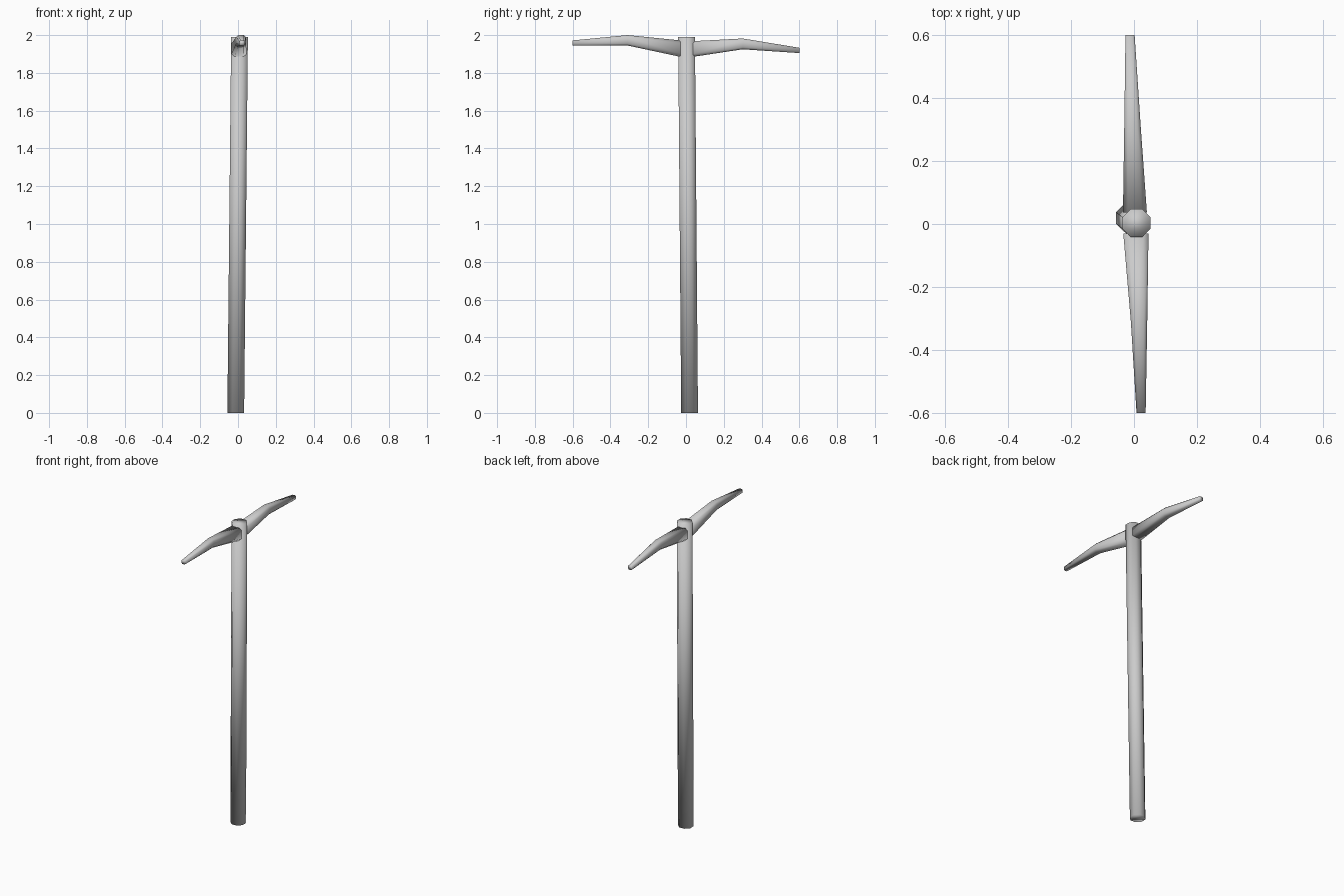
import bpy, bmesh, math

if "Cube" in bpy.data.objects:
    bpy.data.objects.remove(bpy.data.objects["Cube"])

metal = bpy.data.materials.new("light grey")
metal.diffuse_color = (0.6, 0.6, 0.6, 1)
metal.use_nodes = True
metal.node_tree.nodes["Principled BSDF"].inputs["Base Color"].default_value = metal.diffuse_color


def loft(name, rings):
    """Skin a list of equal-length point rings and cap both ends."""
    bm = bmesh.new()
    loops = [[bm.verts.new(p) for p in ring] for ring in rings]
    n = len(loops[0])
    for a, b in zip(loops, loops[1:]):
        for i in range(n):
            j = (i + 1) % n
            bm.faces.new((a[i], a[j], b[j], b[i]))
    bm.faces.new(loops[0])
    bm.faces.new(loops[-1])
    bmesh.ops.recalc_face_normals(bm, faces=bm.faces)
    for f in bm.faces:
        f.smooth = True
    mesh = bpy.data.meshes.new(name)
    bm.to_mesh(mesh)
    bm.free()
    mesh.materials.append(metal)
    obj = bpy.data.objects.new(name, mesh)
    bpy.context.collection.objects.link(obj)
    return obj


def octagon(cx, cy, z, r):
    angles = [math.pi / 8 + i * math.pi / 4 for i in range(8)]
    return [(cx + r * math.cos(a), cy + r * math.sin(a), z) for a in angles]


def section(y, x0, x1, z0, z1):
    """Rectangular blade section with clipped corners."""
    c = 0.2 * min(x1 - x0, z1 - z0)
    return [(x0 + c, y, z0), (x1 - c, y, z0), (x1, y, z0 + c), (x1, y, z1 - c),
            (x1 - c, y, z1), (x0 + c, y, z1), (x0, y, z1 - c), (x0, y, z0 + c)]


# Slightly leaning eight-sided handle
loft("handle", [octagon(-0.012, 0.019, 0.0, 0.048),
                octagon(0.008, 0.003, 1.99, 0.048)])

# Two tapering pick arms: y, left, right, bottom, top
loft("front_arm", [section(-0.03, -0.034, 0.046, 1.885, 1.972),
                   section(-0.31, -0.01, 0.042, 1.945, 2.0),
                   section(-0.6, 0.008, 0.037, 1.945, 1.972)])
loft("back_arm", [section(0.036, -0.035, 0.041, 1.885, 1.968),
                  section(0.30, -0.031, 0.022, 1.925, 1.982),
                  section(0.6, -0.027, 0.002, 1.905, 1.933)])
